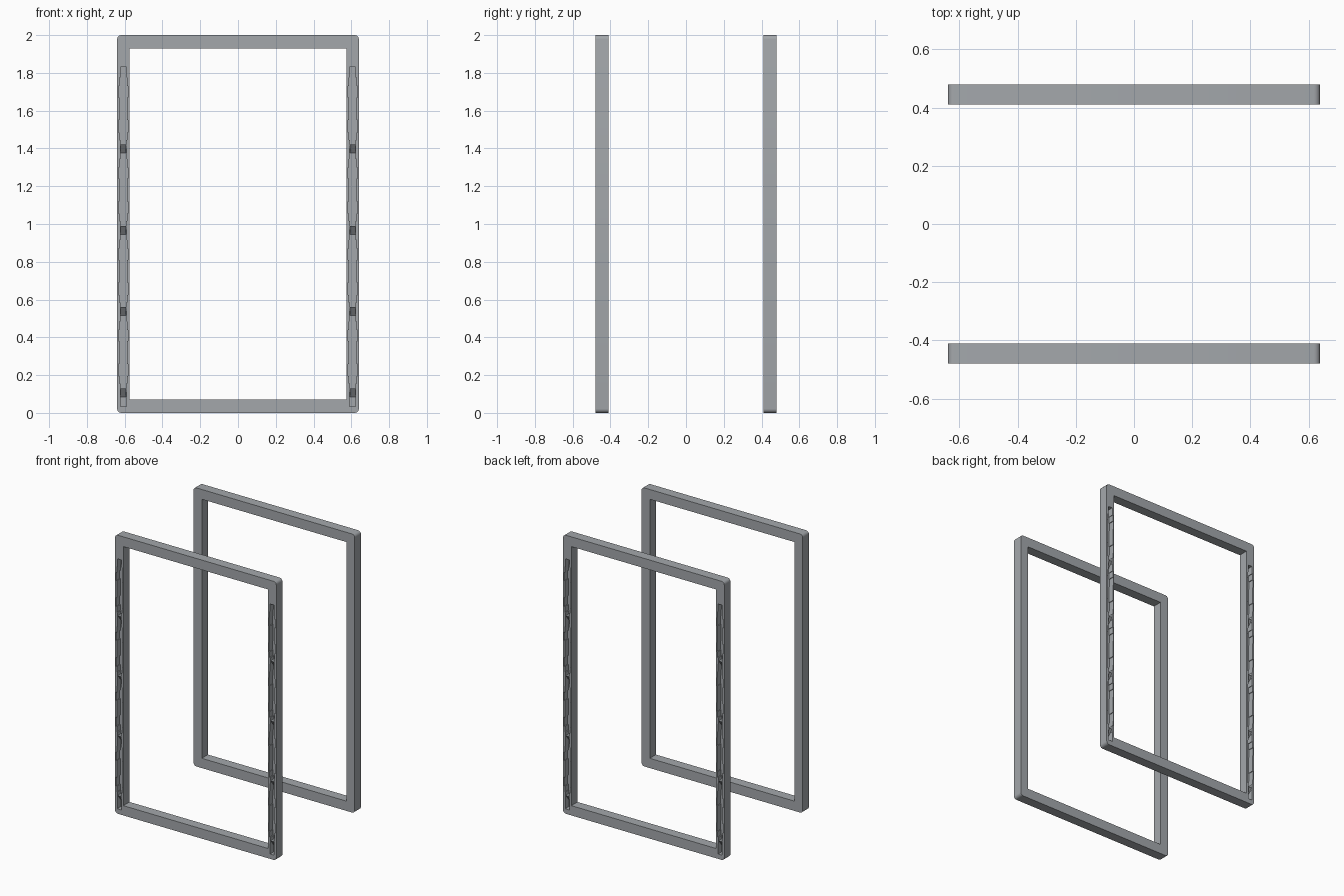
import bpy, bmesh, math
from mathutils import Matrix

if "Cube" in bpy.data.objects:
    bpy.data.objects.remove(bpy.data.objects["Cube"])

W, H, T = 0.64, 2.0, 0.07      # half width, height, frame thickness
OUT = 0.48                     # outer face distance from the centre
SLOT_X, DEPTH = 0.607, 0.04    # slot centre line and depth
PITCH, TOP = 0.43, 1.83

metal = bpy.data.materials.new("grey metal")
metal.use_nodes = True
colour = (0.37, 0.39, 0.41, 1)
metal.diffuse_color = colour
metal.node_tree.nodes["Principled BSDF"].inputs["Base Color"].default_value = colour


def prism(name, points, y0, y1):
    """Extrude an x-z outline from y0 to y1."""
    bm = bmesh.new()
    face = bm.faces.new([bm.verts.new((x, y0, z)) for x, z in points])
    grown = bmesh.ops.extrude_face_region(bm, geom=[face])
    for v in grown["geom"]:
        if isinstance(v, bmesh.types.BMVert):
            v.co.y = y1
    bmesh.ops.recalc_face_normals(bm, faces=bm.faces)
    mesh = bpy.data.meshes.new(name)
    bm.to_mesh(mesh)
    bm.free()
    mesh.materials.append(metal)
    obj = bpy.data.objects.new(name, mesh)
    bpy.context.collection.objects.link(obj)
    return obj


def rect(x0, x1, z0, z1):
    return [(x0, z0), (x1, z0), (x1, z1), (x0, z1)]


def rounded(r, steps=5):
    pts = []
    for sx, sz, start in ((1, 1, 0), (-1, 1, 90), (-1, -1, 180), (1, -1, 270)):
        for i in range(steps + 1):
            a = math.radians(start + 90 * i / steps)
            pts.append((sx * (W - r) + r * math.cos(a),
                        H / 2 + sz * (H / 2 - r) + r * math.sin(a)))
    return pts


def slot_outline(cx):
    """Stepped slot: repeated narrow, middle and wide stretches."""
    steps = [(0, 0.016), (0.055, 0.02), (0.10, 0.025), (0.16, 0.02),
             (0.28, 0.025), (0.345, 0.02), (0.385, 0.014)]
    runs = [(TOP - PITCH * k - d, w) for k in range(4) for d, w in steps]
    runs.append((TOP - PITCH * 4, 0.016))
    ends = [z for z, w in runs[1:]] + [0.035]
    side = []
    for (z, w), end in zip(runs, ends):
        side += [(w, z), (w, end)]
    return [(cx + w, z) for w, z in side] + [(cx - w, z) for w, z in reversed(side)]


def cut(obj, cutter):
    mod = obj.modifiers.new("cut", "BOOLEAN")
    mod.operation, mod.solver, mod.object = "DIFFERENCE", "EXACT", cutter
    bpy.context.view_layer.objects.active = obj
    bpy.ops.object.modifier_apply(modifier=mod.name)
    bpy.data.objects.remove(cutter)


def build_frame(label, turn):
    # Rounded outer frame with a square opening
    frame = prism(label + "_frame", rounded(0.022), -OUT, -OUT + T)
    cut(frame, prism("opening", rect(-0.575, 0.575, 0.07, 1.93), -1, 1))
    parts = [frame]
    for side, cx in (("right", -SLOT_X), ("left", SLOT_X)):
        # Shelf slot sunk into the outer face
        cut(frame, prism("slot", slot_outline(cx), -OUT - 0.1, -OUT + DEPTH))
        # Sloping catches inside the slot
        for k in range(4):
            z = 1.42 - PITCH * k
            catch = prism(f"{label}_{side}_catch_{k + 1}",
                          rect(cx - 0.014, cx + 0.014, z - 0.045, z),
                          -OUT + 0.003, -OUT + DEPTH)
            for v in catch.data.vertices:
                if v.co.z < z - 0.02:
                    v.co.y = max(v.co.y, -OUT + DEPTH - 0.001)
            parts.append(catch)
    for obj in parts:
        obj.data.transform(Matrix.Rotation(turn, 4, "Z"))
    bpy.ops.object.select_all(action="DESELECT")
    frame.select_set(True)
    bpy.context.view_layer.objects.active = frame
    bpy.ops.object.shade_smooth_by_angle(angle=math.radians(30))


build_frame("front", 0)
build_frame("back", math.pi)
